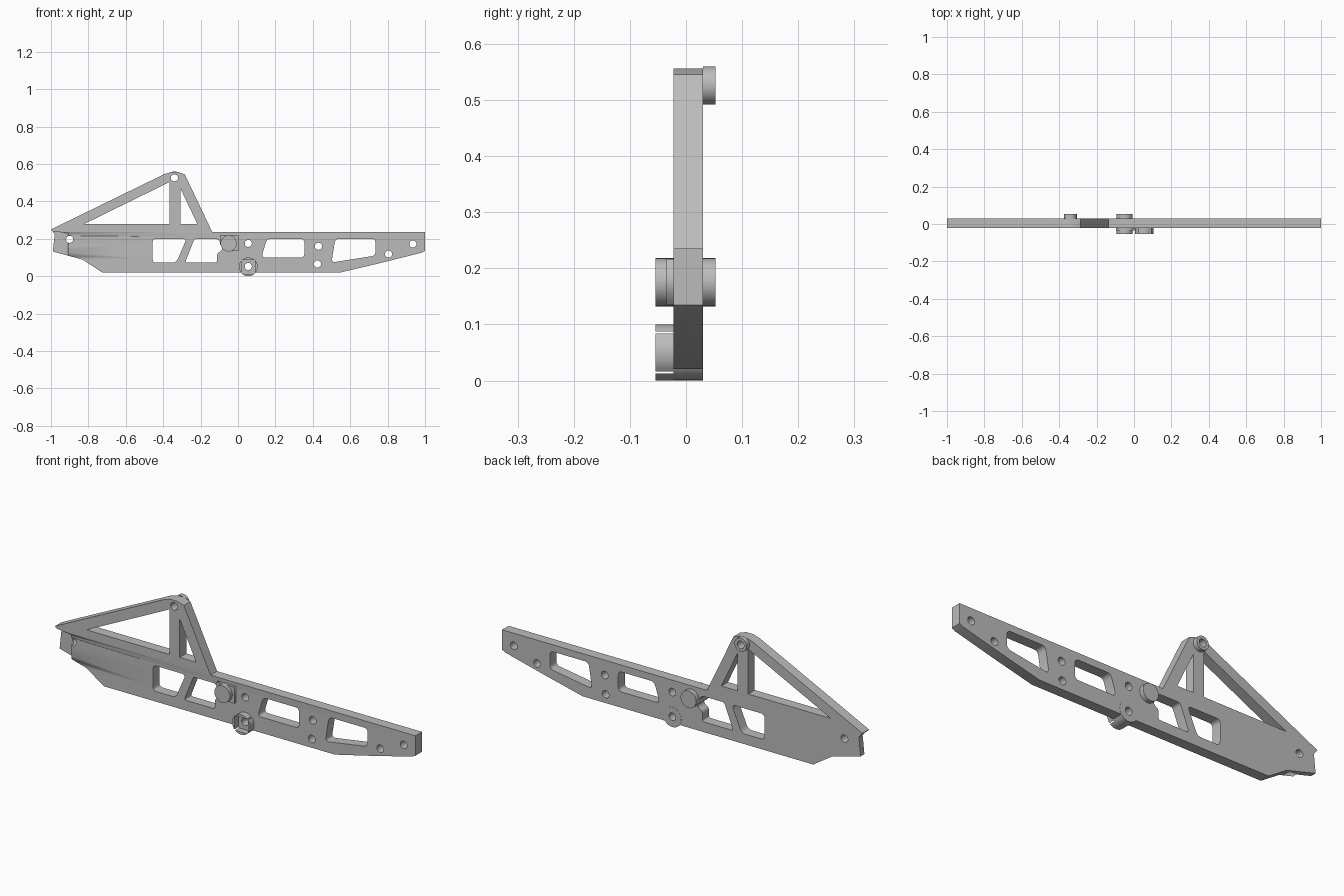
import bpy, bmesh, math
from mathutils import Matrix, Vector

cube = bpy.data.objects.get("Cube")
if cube:
    bpy.data.objects.remove(cube)

grey = bpy.data.materials.new("plain grey")
grey.use_nodes = True
grey.diffuse_color = (0.5, 0.5, 0.5, 1)
grey.node_tree.nodes["Principled BSDF"].inputs["Base Color"].default_value = (0.5, 0.5, 0.5, 1)

FRONT, BACK = -0.022, 0.03


def circle(x, z, r, n=32):
    return [(x + r * math.cos(math.tau * i / n), z + r * math.sin(math.tau * i / n)) for i in range(n)]


def rounded(points, r):
    """Round every corner of a polygon with a short arc."""
    out = []
    for i, p in enumerate(points):
        p = Vector(p)
        a = (Vector(points[i - 1]) - p).normalized() * r
        b = (Vector(points[(i + 1) % len(points)]) - p).normalized() * r
        for k in range(6):
            t = k / 5
            out.append(tuple(p + a * (1 - t) ** 2 + b * t ** 2))
    return out


def slab(name, loops, y0, y1, smooth=True):
    """Extrude an x-z outline with holes from y0 to y1."""
    curve = bpy.data.curves.new(name, "CURVE")
    curve.dimensions = "2D"
    curve.fill_mode = "BOTH"
    curve.extrude = (y1 - y0) / 2
    for loop in loops:
        spline = curve.splines.new("POLY")
        spline.points.add(len(loop) - 1)
        for point, (x, z) in zip(spline.points, loop):
            point.co = (x, z, 0, 1)
        spline.use_cyclic_u = True
    temp = bpy.data.objects.new(name + "_outline", curve)
    bpy.context.collection.objects.link(temp)
    deps = bpy.context.evaluated_depsgraph_get()
    mesh = bpy.data.meshes.new_from_object(temp.evaluated_get(deps))
    bpy.data.objects.remove(temp)
    bpy.data.curves.remove(curve)

    bm = bmesh.new()
    bm.from_mesh(mesh)
    bm.transform(Matrix.Translation((0, (y0 + y1) / 2, 0)) @ Matrix.Rotation(math.pi / 2, 4, "X"))
    bmesh.ops.remove_doubles(bm, verts=bm.verts, dist=1e-5)
    bmesh.ops.recalc_face_normals(bm, faces=bm.faces)
    bm.to_mesh(mesh)
    bm.free()
    mesh.materials.clear()
    mesh.materials.append(grey)
    obj = bpy.data.objects.new(name, mesh)
    bpy.context.collection.objects.link(obj)
    if smooth:
        bpy.ops.object.select_all(action="DESELECT")
        obj.select_set(True)
        bpy.context.view_layer.objects.active = obj
        bpy.ops.object.shade_smooth_by_angle(angle=math.radians(30))
    return obj


# Main plate: outline, truss openings, rounded windows and pin holes
outline = [(-1, .25), (-.395, .545), (-.36, .556), (-.32, .556), (-.285, .545),
           (-.137, .235), (1, .235), (1, .135), (.98, .125), (.76, .07), (.553, .021),
           (-.727, .021), (-.83, .088), (-.99, .132), (-.98, .225)]
truss = [[(-.825, .278), (-.366, .503), (-.366, .278)],
         [(-.308, .47), (-.217, .278), (-.308, .278)]]
windows = [[(-.457, .2), (-.275, .2), (-.33, .072), (-.457, .072)],
           [(.155, .2), (.355, .2), (.355, .1), (.125, .1)],
           [(.52, .2), (.735, .2), (.735, .11), (.5, .073)]]
notched_window = rounded([(-.233, .2), (-.112, .2), (-.112, .15), (-.08, .15), (-.08, .142),
                          (-.112, .12), (-.112, .072), (-.283, .072)], .003)
notched_window = rounded([(-.233, .2), (-.112, .2), (-.085, .17), (-.085, .138),
                          (-.112, .122), (-.112, .072), (-.283, .072)], .013)
pins = [(.055, .175), (.055, .052), (.43, .16), (.425, .065), (.805, .118),
        (.935, .172), (-.34, .526), (-.9, .197)]
loops = [outline, notched_window] + truss + [rounded(w, .022) for w in windows]
plate = slab("main_plate", loops + [circle(x, z, .019, 24) for x, z in pins], FRONT, BACK)

# Recessed tab at the right end of the plate
recess = slab("recess_cutter", [[(-1.1, .26), (-.99, .24), (-.91, .23), (-.905, 0), (-1.1, 0)]],
              -.1, .0, False)
recess.hide_render = True
recess.hide_set(True)
cut = plate.modifiers.new("tab_recess", "BOOLEAN")
cut.operation = "DIFFERENCE"
cut.solver = "EXACT"
cut.object = recess

# Cross peg and its square pad
slab("cross_peg", [circle(-.05, .175, .043)], -.054, .053)
slab("peg_pad", [[(-.095, .217), (.004, .217), (.004, .135), (-.06, .135), (-.095, .17)]],
     -.035, FRONT, False)

# Tower top collar
slab("tower_collar", [circle(-.34, .526, .034), circle(-.34, .526, .019, 24)], BACK, .053)

# Lower boss through the plate with four curved lugs around a square socket
cx, cz = .055, .05
slab("lower_boss", [circle(cx, cz, .05), circle(cx, cz + .002, .019, 24)], FRONT - .0005, BACK + .0005)
half = math.acos(.037 / .05)
for i, side in enumerate(("left", "top", "right", "bottom")):
    mid = i * math.pi / 2
    arc = [mid - half + 2 * half * k / 10 for k in range(11)]
    slab("socket_lug_" + side, [[(cx + .05 * math.cos(a), cz + .05 * math.sin(a)) for a in arc]],
         -.054, FRONT)
